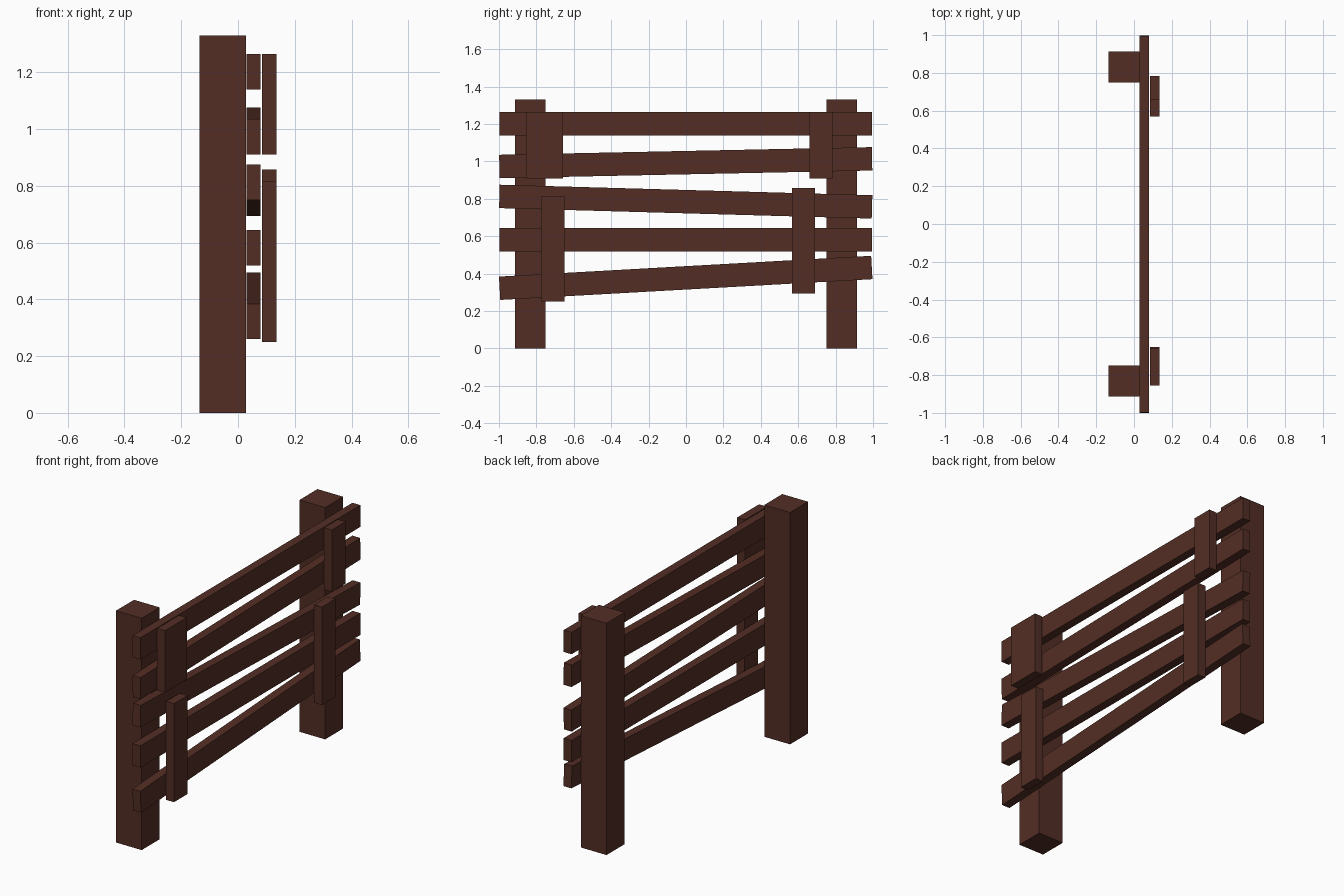
import bpy
import math

if "Cube" in bpy.data.objects:
    bpy.data.objects.remove(bpy.data.objects["Cube"])

wood = bpy.data.materials.new("dark_brown_wood")
wood.diffuse_color = (0.088, 0.027, 0.018, 1)
wood.use_nodes = True
wood.node_tree.nodes["Principled BSDF"].inputs["Base Color"].default_value = wood.diffuse_color


def box(name, x, y, z, tilt=0.0):
    """Box from (min, max) ranges, tilted about x through its centre."""
    centre = [(a + b) / 2 for a, b in (x, y, z)]
    bpy.ops.mesh.primitive_cube_add(size=1, location=centre)
    ob = bpy.context.object
    ob.name = name
    for v in ob.data.vertices:
        v.co.x *= x[1] - x[0]
        v.co.y *= y[1] - y[0]
        v.co.z *= z[1] - z[0]
    ob.rotation_euler.x = tilt
    ob.data.materials.append(wood)
    return ob


# Square posts
for side, name in ((-1, "front_post"), (1, "back_post")):
    ys = sorted((side * 0.75, side * 0.913))
    box(name, (-0.135, 0.028), ys, (0, 1.33))

# Rails: centre height at the front end and at the back end
RAILS = [(1.202, 1.202), (0.973, 1.014), (0.813, 0.757),
         (0.582, 0.582), (0.322, 0.433)]
for i, (z0, z1) in enumerate(RAILS, 1):
    mid = (z0 + z1) / 2
    box(f"rail_{i}", (0.03, 0.08), (-0.998, 0.995),
        (mid - 0.0625, mid + 0.0625), math.atan2(z1 - z0, 1.99))

# Upright battens nailed over the rails
BATTENS = {
    "upper_front_batten": ((-0.855, -0.657), (0.91, 1.265)),
    "upper_back_batten": ((0.659, 0.783), (0.91, 1.265)),
    "lower_front_batten": ((-0.773, -0.65), (0.25, 0.815)),
    "lower_back_batten": ((0.568, 0.69), (0.295, 0.857)),
}
for name, (y, z) in BATTENS.items():
    box(name, (0.085, 0.135), y, z)
